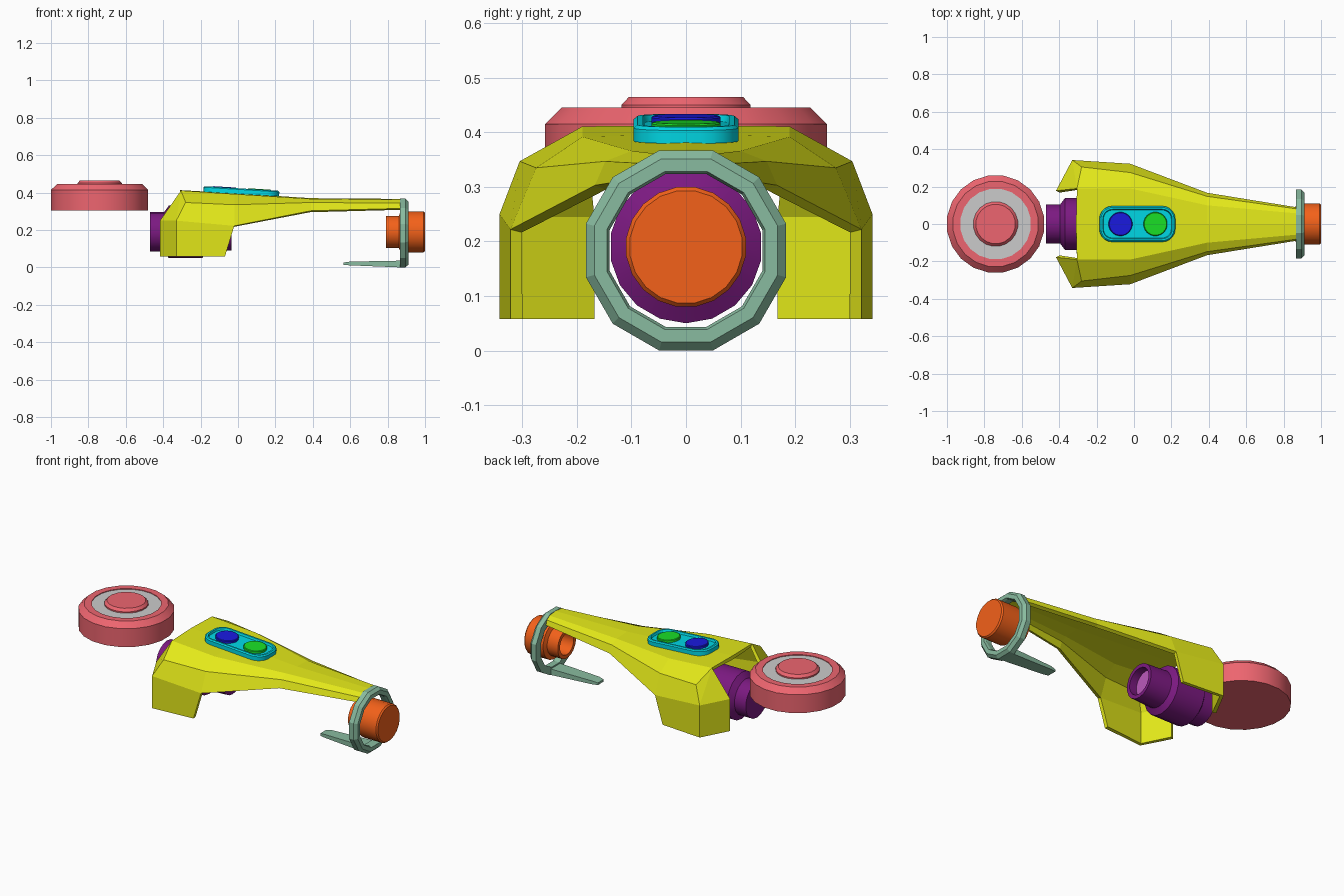
import bpy, bmesh, math
from mathutils import Vector, Matrix

if "Cube" in bpy.data.objects:
    bpy.data.objects.remove(bpy.data.objects["Cube"])

def mat(name, r, g, b):
    m = bpy.data.materials.new(name)
    m.diffuse_color = (r, g, b, 1)
    m.use_nodes = True
    m.node_tree.nodes["Principled BSDF"].inputs["Base Color"].default_value = m.diffuse_color
    return m

YELLOW = mat("yellow", .78, .82, .01)
PURPLE = mat("purple", .2, .01, .22)
LILAC = mat("lilac", .5, .1, .5)
ORANGE = mat("orange", .9, .12, .01)
SAGE = mat("sage", .25, .5, .35)
PINK = mat("pink", .85, .13, .16)
CYAN = mat("cyan", 0, .7, .8)
BLUE = mat("blue", .01, .01, .75)
GREEN = mat("green", .01, .75, .02)

def make(name, bm, material=None, smooth=None):
    bmesh.ops.recalc_face_normals(bm, faces=bm.faces)
    me = bpy.data.meshes.new(name)
    bm.to_mesh(me)
    bm.free()
    ob = bpy.data.objects.new(name, me)
    bpy.context.collection.objects.link(ob)
    if material:
        me.materials.append(material)
    if smooth:
        me.polygons.foreach_set("use_smooth", [True] * len(me.polygons))
        me.set_sharp_from_angle(angle=math.radians(smooth))
    return ob

def loft(bm, rings, close=False):
    vs = [[bm.verts.new(p) for p in r] for r in rings]
    pairs = list(zip(vs, vs[1:])) + ([(vs[-1], vs[0])] if close else [])
    for a, b in pairs:
        for i in range(len(a)):
            j = (i + 1) % len(a)
            bm.faces.new((a[i], a[j], b[j], b[i]))
    if not close:
        bm.faces.new(vs[0])
        bm.faces.new(vs[-1])

def lathe(name, prof, origin, axis, n, material, smooth=30, close=False):
    """prof: (distance along axis, radius)"""
    bm = bmesh.new()
    rings = []
    for d, r in prof:
        ring = []
        for i in range(n):
            t = 2 * math.pi * (i + .5) / n
            c, s = r * math.cos(t), r * math.sin(t)
            ring.append(Vector(origin) + Vector((d, c, s) if axis == 'X' else (c, s, d)))
        rings.append(ring)
    loft(bm, rings, close)
    return make(name, bm, material, smooth)

# Disc-shaped wheel with a grey inset ring and raised hub
W = (-.74, 0, 0)
lathe("disc", [(.305, .262), (.415, .262), (.446, .23), (.446, .19), (.436, .19),
               (.436, .12), (.45, .12), (.465, .106)], W, 'Z', 20, PINK)
lathe("disc_inset", [(.436, .19), (.442, .19), (.442, .118), (.436, .118)], W, 'Z', 20, None, close=True)

# Purple barrel with hollow front end
B = (0, 0, .19)
lathe("barrel", [(-.47, .106), (-.395, .106), (-.37, .14), (-.19, .14), (-.17, .106),
                 (-.035, .1), (-.035, .078), (-.09, .078)], B, 'X', 18, PURPLE)
lathe("barrel_lens", [(-.092, .077), (-.08, .077)], B, 'X', 18, LILAC)

# Orange end plug, hollow at its inner end
lathe("plug", [(.92, .065), (.79, .065), (.79, .087), (.86, .087), (.87, .111), (.992, .111), (1.0, .104)],
      B, 'X', 20, ORANGE)

# Twelve-sided front ring and the tongue beneath it
lathe("front_ring", [(.865, .145), (.865, .19), (.895, .19), (.912, .174), (.912, .15), (.9, .145)],
      (0, 0, .1835), 'X', 12, SAGE, smooth=None, close=True)
bm = bmesh.new()
loft(bm, [[(x, -w, z0), (x, w, z0), (x, w, z1), (x, -w, z1)]
          for x, w, z0, z1 in ((.565, .028, .013, .026), (.6, .034, .011, .031), (.87, .045, 0, .036))])
make("tongue", bm, SAGE)

# Body shell: stations along the body, rows from crest to rim
stations = [
    [(-.31, 0, .413), (-.305, .19, .411), (-.28, .305, .347), (-.33, .342, .25), (-.33, .342, .058)],
    [(-.02, 0, .397), (-.02, .19, .392), (-.02, .275, .335), (-.02, .322, .222), (-.07, .322, .058)],
    [(.39, 0, .37), (.39, .1, .366), (.39, .148, .347), (.39, .167, .303)],
    [(.89, 0, .366), (.89, .055, .361), (.89, .078, .343), (.89, .086, .316)]]
bm = bmesh.new()
cols = [[bm.verts.new(p) for p in s] for s in stations]
for a, b in zip(cols, cols[1:]):
    for k in range(min(len(a), len(b)) - 1):
        bm.faces.new((a[k], a[k + 1], b[k + 1], b[k]))
# cheek panels that wrap round the rear
b = cols[0]
up, low = bm.verts.new((-.417, .178, .25)), bm.verts.new((-.417, .178, .058))
bm.faces.new((b[1], up, b[3]))
bm.faces.new((b[1], b[3], b[2]))
bm.faces.new((up, low, b[4], b[3]))
geom = bm.verts[:] + bm.edges[:] + bm.faces[:]
bmesh.ops.mirror(bm, geom=geom, axis='Y', merge_dist=.0005)
bmesh.ops.remove_doubles(bm, verts=bm.verts, dist=.0005)
bmesh.ops.recalc_face_normals(bm, faces=bm.faces)
if sum(f.normal.z * f.calc_area() for f in bm.faces) < 0:
    bmesh.ops.reverse_faces(bm, faces=bm.faces)
me = bpy.data.meshes.new("body_shell")
bm.to_mesh(me)
bm.free()
me.materials.append(YELLOW)
shell = bpy.data.objects.new("body_shell", me)
bpy.context.collection.objects.link(shell)
m = shell.modifiers.new("thickness", 'SOLIDIFY')
m.thickness, m.offset = .022, -1

# Tilted control panel with raised rim
tilt = Matrix.Translation((.018, 0, .41)) @ Matrix.Rotation(math.atan(.061), 4, 'Y')

def slot(hx, hy, r, z):
    pts = []
    for q, (sx, sy) in enumerate(((1, 1), (-1, 1), (-1, -1), (1, -1))):
        for i in range(6):
            t = math.pi / 2 * (q + i / 5)
            pts.append((sx * (hx - r) + r * math.cos(t), sy * (hy - r) + r * math.sin(t), z))
    return pts

bm = bmesh.new()
loft(bm, [slot(.203, .096, .07, -.018), slot(.203, .096, .07, .006), slot(.196, .089, .063, .012),
          slot(.186, .079, .053, .012), slot(.182, .075, .05, 0)])
make("control_panel", bm, CYAN, 30).matrix_world = tilt

# Round buttons
for name, x, c in (("blue_button", -.091, BLUE), ("green_button", .096, GREEN)):
    lathe(name, [(-.002, .064), (.012, .064), (.015, .06)], (x, 0, 0), 'Z', 20, c).matrix_world = tilt
